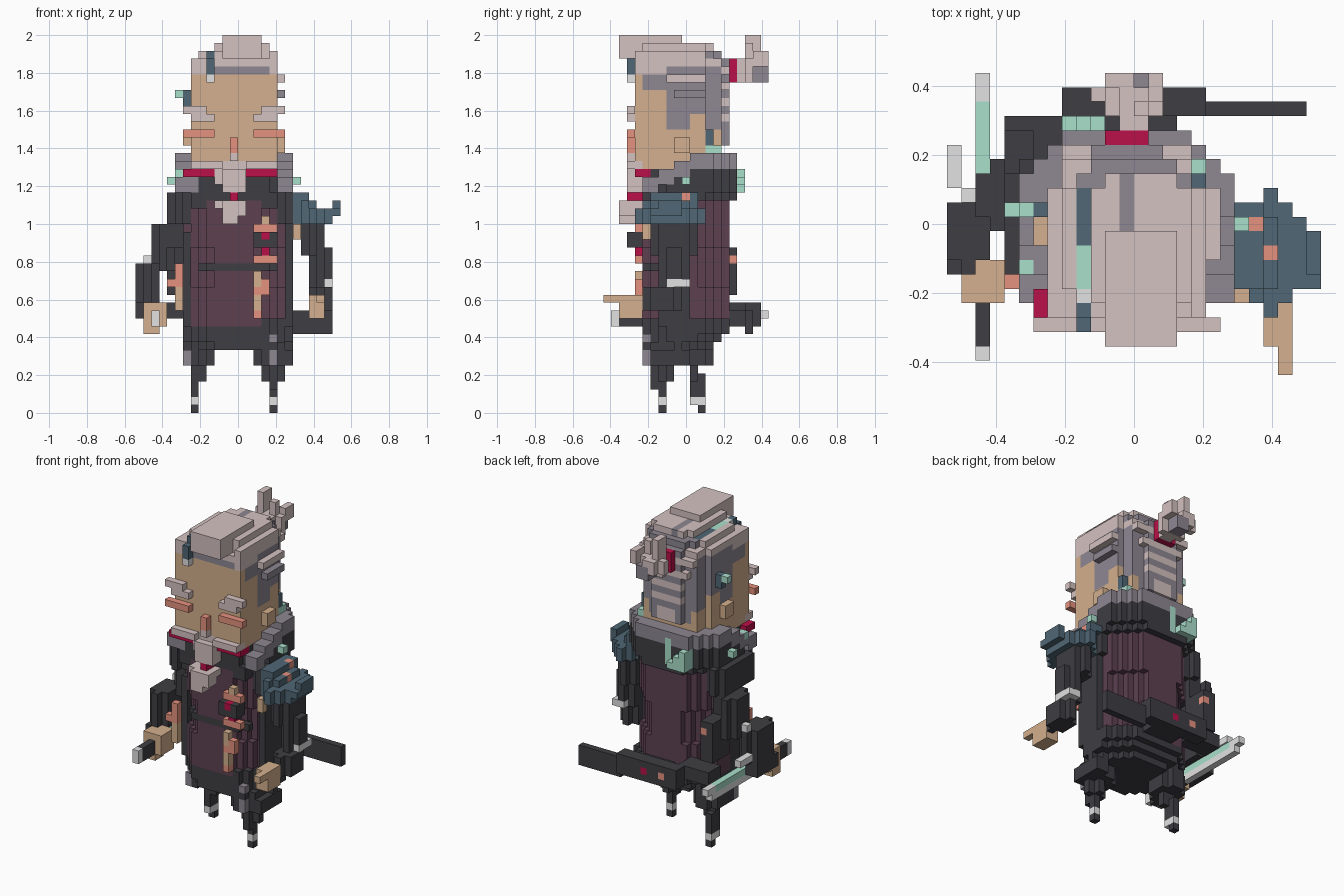
import bpy, bmesh
from mathutils import Vector

if "Cube" in bpy.data.objects:
    bpy.data.objects.remove(bpy.data.objects["Cube"])

V = 2 / 48                      # voxel edge; x in -13..13, y in 0..21, z in 0..48
COL = {'hair pink': (212, 194, 192), 'hair grey': (142, 135, 146), 'skin': (212, 176, 142),
       'charcoal': (62, 62, 67), 'maroon': (93, 64, 80), 'slate blue': (80, 103, 117),
       'mint': (170, 224, 204), 'crimson': (186, 16, 72), 'salmon': (229, 146, 127),
       'silver': (226, 226, 226)}
PK, GR, SK, DK, MR, BL, MT, RD, SA, SI = range(10)
mats = []
for n, c in COL.items():
    m = bpy.data.materials.new(n)
    m.diffuse_color = [((v / 255 + 0.055) / 1.055) ** 2.4 for v in c] + [1]
    m.use_nodes = True
    m.node_tree.nodes["Principled BSDF"].inputs["Base Color"].default_value = m.diffuse_color
    mats.append(m)

grid = {}                       # voxel -> (part, colour); later parts replace earlier ones


def box(part, col, x0, x1, y0, y1, z0, z1, cut=0):
    """Fill a block of voxels; cut trims its vertical corners diagonally."""
    for x in range(x0, x1):
        for y in range(y0, y1):
            if min(x - x0, x1 - 1 - x) + min(y - y0, y1 - 1 - y) < cut:
                continue
            for z in range(z0, z1):
                grid[x, y, z] = (part, col)


# legs and pointed feet, one forward and one back
for x, y, x0, ya in ((4, 7, 2, 5), (-6, 12, -7, 9)):
    back = y > 8
    box('leg', DK, x0, x0 + 4, ya, ya + 5, 6, 9, 1)
    box('leg', DK, x0 + 1, x0 + 4 - back, ya + 1, ya + 4, 4, 6, 1)
    box('leg', DK, x, x + 1, y - 1, y + 1, 3, 5)
    box('foot', DK, x, x + 1, y - back, y + 1, 2, 3)
    box('foot', SI, x, x + 1, y - back, y + 1, 1, 2)
    box('foot', DK, x, x + 1, y, y + 1, 0, 1)

# coat skirt tapering under, and torso
box('skirt', DK, -7, 7, 5, 14, 8, 9, 4)
box('skirt', DK, -7, 7, 5, 15, 9, 10, 3)
box('skirt', DK, -7, 7, 5, 16, 10, 12, 3)
box('skirt', DK, -7, -5, 8, 12, 6, 8)
box('skirt', DK, 5, 7, 6, 11, 6, 8)
box('skirt_patch', GR, 4, 5, 5, 6, 6, 8)
box('skirt_patch', GR, 4, 5, 5, 6, 9, 10)
box('skirt_patch', GR, -7, -6, 8, 9, 6, 8)
box('torso', MR, -7, 6, 5, 16, 11, 16, 3)
box('torso', MR, -7, 6, 5, 16, 16, 21, 4)
box('torso', MR, -7, 6, 5, 16, 21, 27, 3)
box('side_panel', DK, -7, -6, 7, 10, 11, 23)
box('side_panel', DK, 6, 7, 7, 11, 11, 24)
box('belt', DK, -6, 6, 5, 8, 18, 19, 2)

# cape over the shoulders
box('cape', DK, -8, 7, 5, 17, 27, 28, 4)
box('cape', DK, -7, -3, 5, 7, 26, 28, 1)
box('cape', DK, 2, 6, 5, 7, 26, 28, 1)
box('cape', DK, -9, -6, 6, 15, 24, 28, 1)
box('cape', DK, 5, 8, 6, 12, 24, 28, 1)
box('cape', DK, -8, 7, 5, 17, 28, 31, 3)
for y in range(5, 17):          # fur collar rising to the back
    z, i = 28 + min(3, (y - 5) // 2), max(0, y - 13)
    for x0, x1 in (((-8 + i, 7 - i),) if y > 14 else ((-8 + i, -5), (5 - i, 7 - i))):
        box('fur_collar', GR, x0, x1, y, y + 1, z, z + 2)
for x, y, z in ((-9, 11, 29), (7, 10, 29), (-8, 7, 30)):
    box('collar_bead', MT, x, x + 1, y, y + 1, z, z + 1)

# mint knot hanging on the back
box('back_knot', MT, -5, -1, 16, 17, 28, 29)
box('back_knot', MT, -5, -4, 15, 18, 28, 31)
box('back_knot', MT, -2, -1, 16, 17, 29, 32)
box('back_knot', MT, -4, -2, 17, 18, 28, 29)
box('back_knot', MT, -4, -3, 17, 18, 28, 30)

# front clasp and hanging cord
box('clasp', SA, 2, 5, 4, 5, 23, 24)
box('clasp', DK, 2, 5, 3, 5, 21, 23)
box('clasp', RD, 3, 4, 3, 4, 22, 23)
box('clasp', RD, 3, 4, 4, 5, 20, 21)
box('clasp', SA, 2, 5, 4, 5, 19, 20)
box('cord', SK, 3, 4, 4, 5, 24, 25)
for z in range(12, 18):
    box('cord', SK if z % 3 else SA, 2, 3, 4, 5, z, z + 1)
box('cord', SA, 3, 4, 4, 5, 15, 17)

# armoured shoulder
box('shoulder_guard', BL, 7, 12, 4, 13, 24, 26, 2)
box('shoulder_guard', BL, 7, 10, 5, 12, 26, 27, 1)
box('shoulder_guard', BL, 7, 9, 6, 12, 27, 28)
box('shoulder_guard', BL, 11, 13, 6, 10, 25, 26)
box('shoulder_guard', BL, 12, 13, 7, 10, 26, 27)
for x, y, z in ((8, 6, 26), (9, 8, 26), (8, 10, 27)):
    box('shoulder_guard', SA, x, x + 1, y, y + 1, z, z + 1)
box('shoulder_tassel', SK, 7, 8, 5, 6, 22, 24)

# arm on the +x side, reaching forward
box('arm_a', DK, 8, 11, 6, 12, 20, 24, 1)
box('arm_a', DK, 9, 12, 7, 11, 16, 21, 1)
box('cuff_a', SI, 10, 12, 8, 11, 16, 17)
box('arm_a', DK, 9, 12, 5, 10, 13, 16, 1)
box('hand_a', SK, 9, 11, 2, 5, 12, 15)
box('hand_a', SK, 10, 11, 0, 4, 14, 15)

# arm on the -x side, holding the sword
box('arm_b', DK, -9, -7, 9, 15, 21, 27, 1)
box('arm_b', DK, -11, -8, 9, 16, 18, 24, 2)
box('arm_b', DK, -9, -7, 13, 17, 15, 21)
box('arm_b', SA, -8, -7, 16, 17, 19, 20)
box('arm_b', DK, -13, -10, 7, 13, 14, 19, 1)
box('arm_b', DK, -13, -11, 7, 12, 12, 14)
box('cuff_b', SI, -12, -11, 12, 13, 19, 20)
box('cuff_b', SI, -13, -12, 13, 16, 15, 16)
box('hip_charm', SA, -9, -7, 6, 7, 16, 17)
box('hip_charm', SA, -8, -7, 6, 7, 17, 19)
box('hip_charm', SK, -8, -7, 6, 7, 13, 16)
box('hand_b', SK, -12, -9, 5, 8, 11, 14)
box('hand_b', SK, -12, -10, 5, 7, 10, 11)

# sword
box('sword_grip', DK, -11, -10, 2, 9, 11, 13)
box('sword_grip', SI, -11, -10, 1, 2, 11, 13)
box('sword_blade', MT, -11, -10, 9, 19, 12, 13)
box('sword_blade', SI, -11, -10, 19, 21, 12, 13)
box('sword_blade', SI, -11, -10, 9, 20, 11, 12)

# scabbard across the back of the hips
box('scabbard', DK, -9, -4, 15, 18, 12, 14)
box('scabbard', DK, -5, 5, 18, 20, 11, 14)
box('scabbard', DK, -2, 3, 16, 18, 11, 13)
box('scabbard', DK, 5, 12, 18, 19, 10, 13)
box('scabbard_stud', RD, 0, 1, 19, 20, 12, 13)
box('scabbard_stud', SA, -3, -2, 19, 20, 12, 13)

# head and ears, with the red lining under the jaw
box('head', SK, -6, 5, 4, 13, 31, 44)
box('head', SK, -5, 4, 5, 15, 30, 44)
box('collar_lining', RD, -7, -3, 4, 6, 30, 31)
box('collar_lining', RD, 1, 5, 4, 6, 30, 31)
box('collar_lining', RD, -7, -6, 11, 13, 31, 32)
box('ear', SK, 5, 6, 9, 11, 33, 35)
box('ear', SK, -7, -6, 9, 11, 34, 36)
box('earring', BL, -7, -6, 11, 12, 39, 41)
box('earring', MT, -8, -7, 11, 12, 40, 41)
box('earring', BL, 4, 5, 13, 14, 34, 36)
box('earring', MT, 4, 5, 13, 15, 33, 34)

# hair: sides and nape, then top layers
for x0, x1, y0, y1, z0 in ((-6, 5, 8, 11, 36), (-6, 5, 11, 13, 38), (-5, 4, 13, 15, 36),
                           (-3, 2, 15, 16, 34)):
    box('hair_side', GR, x0, x1, y0, y1, z0, 45)
box('hair_side', GR, -6, 5, 5, 8, 41, 44)
box('hair_nape', GR, -4, 3, 13, 16, 34, 37, 1)
box('hair_nape', PK, -2, 1, 15, 16, 34, 36)
for z in (37, 39, 41, 43):
    w = (z - 31) // 3
    box('hair_back_strand', PK, -w - 1, w, 15, 16, z, z + 1)
box('hair_strand', PK, 5, 6, 8, 13, 42, 43)
box('hair_strand', GR, 5, 6, 9, 13, 40, 41)
box('hairline', GR, -4, 4, 4, 5, 43, 44)
box('hair_top', PK, -6, 5, 4, 13, 44, 45)
box('hair_top', PK, -5, 4, 13, 15, 44, 45)
box('hair_top', PK, -6, -4, 4, 8, 43, 45)
box('hair_top', PK, 4, 5, 4, 8, 43, 46)
box('hair_top', PK, -5, 5, 4, 15, 45, 46, 2)
box('hair_top', GR, -4, 4, 11, 15, 45, 46, 1)
box('hair_top', PK, -3, 4, 4, 14, 44, 47, 1)
box('hair_top', GR, -1, 0, 10, 14, 46, 47)
box('hair_front_roll', PK, -2, 3, 2, 10, 45, 47)
box('hair_front_roll', PK, -2, 3, 2, 10, 47, 48)

# hairpin
box('hairpin', BL, -4, -3, 4, 13, 45, 46)
box('hairpin', MT, -4, -3, 6, 9, 45, 46)
box('hairpin', SI, -4, -3, 5, 6, 45, 46)
box('hairpin', BL, -4, -3, 3, 4, 43, 45)
box('hairpin', SI, -4, -3, 3, 4, 42, 43)

# top knot
box('knot_tie', RD, -2, 1, 16, 17, 42, 45)
box('top_knot', PK, -2, 2, 17, 20, 42, 45, 1)
box('top_knot', PK, -3, 1, 18, 21, 43, 45, 1)
box('top_knot', GR, -1, 1, 19, 21, 42, 44)
box('top_knot', PK, -2, -1, 18, 20, 45, 48)
box('top_knot', PK, 0, 1, 18, 19, 45, 47)
box('top_knot', PK, 1, 2, 19, 21, 44, 46)

# brows, cheeks, nose: mirrored about the middle column
for f in (lambda a, b: (a, b), lambda a, b: (-1 - b, -1 - a)):
    box('brow', PK, *f(2, 5), 3, 4, 37, 38)
    box('brow', PK, *f(3, 6), 3, 4, 38, 39)
    box('cheek', SA, *f(2, 6), 3, 4, 35, 36)
    box('moustache', PK, *f(1, 4), 3, 4, 31, 32)
    box('moustache', PK, *f(4, 5), 3, 5, 31, 32)
box('nose', SA, -1, 0, 3, 4, 33, 35)
box('nose', PK, -1, 0, 3, 4, 32, 33)

# beard with a tie
box('beard', PK, -3, 1, 4, 5, 29, 32)
box('beard', PK, -2, 1, 3, 5, 28, 31)
box('beard_tie', RD, -1, 0, 3, 5, 27, 28)
box('beard', PK, -3, 1, 3, 5, 26, 27)
box('beard', PK, -2, 1, 2, 4, 25, 27)
box('beard', PK, -2, 0, 2, 4, 24, 25)

# turn each part's exposed voxel faces into a clean mesh
parts = {}
for pos, (part, col) in grid.items():
    parts.setdefault(part, []).append((pos, col))
DIRS = [Vector(d) for d in ((1, 0, 0), (-1, 0, 0), (0, 1, 0), (0, -1, 0), (0, 0, 1), (0, 0, -1))]
for name, cells in parts.items():
    bm = bmesh.new()
    for pos, col in cells:
        c = Vector(pos) + Vector((0.5, 0.5, 0.5))
        for d in DIRS:
            if tuple(int(a + b) for a, b in zip(pos, d)) in grid:
                continue
            u = Vector((d.y, d.z, d.x))
            w = d.cross(u)
            quad = [c + (d + s * u + t * w) / 2 for s, t in ((-1, -1), (1, -1), (1, 1), (-1, 1))]
            bm.faces.new([bm.verts.new((q - Vector((0, 10.5, 0))) * V) for q in quad]).material_index = col
    bmesh.ops.remove_doubles(bm, verts=bm.verts, dist=1e-4)
    bmesh.ops.dissolve_limit(bm, angle_limit=0.01, verts=bm.verts, edges=bm.edges, delimit={'MATERIAL'})
    me = bpy.data.meshes.new(name)
    bm.to_mesh(me)
    bm.free()
    for m in mats:
        me.materials.append(m)
    bpy.context.collection.objects.link(bpy.data.objects.new(name, me))
